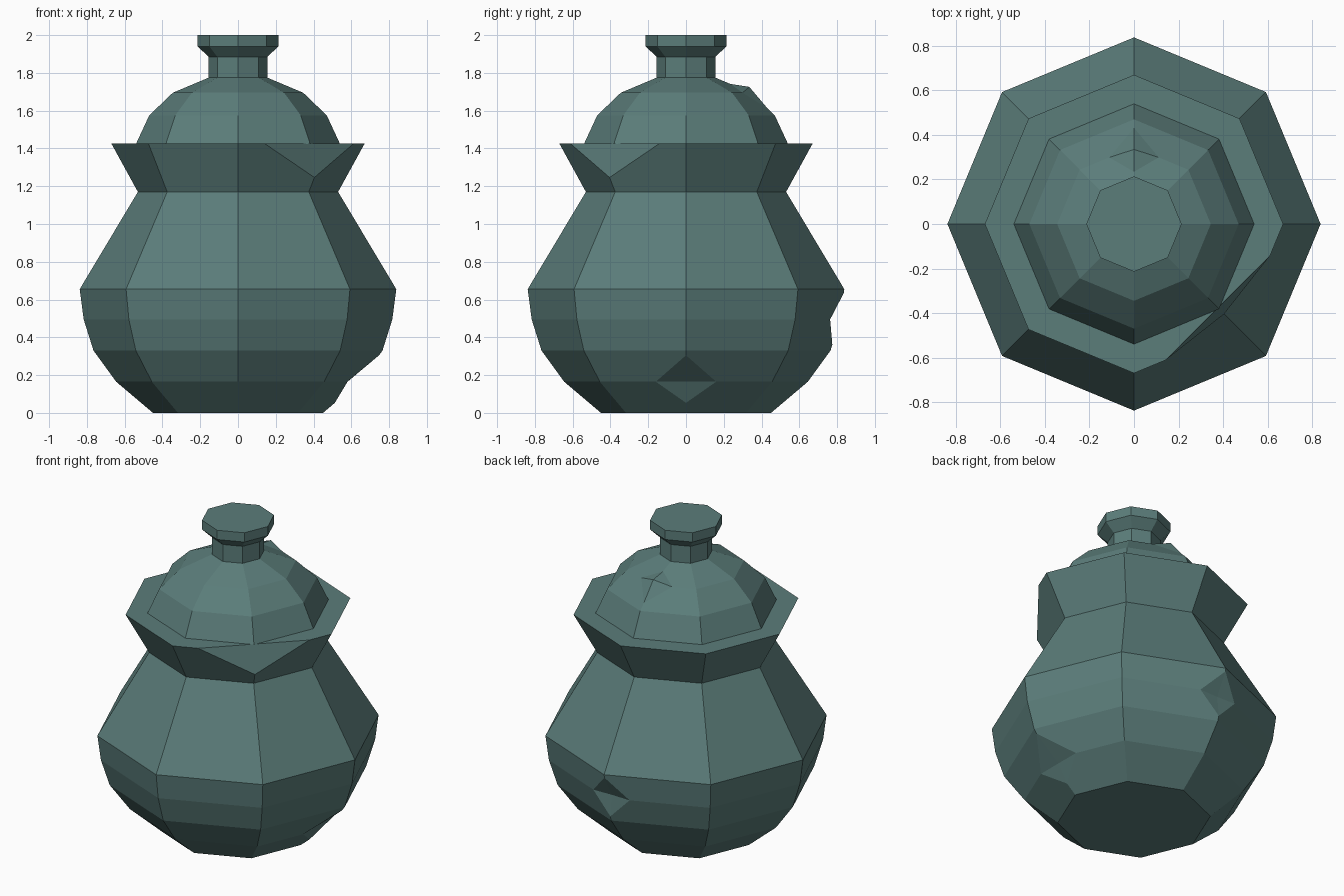
import bpy, bmesh, math
from mathutils import Vector

if "Cube" in bpy.data.objects:
    bpy.data.objects.remove(bpy.data.objects["Cube"])

stone = bpy.data.materials.new("grey teal glaze")
stone.diffuse_color = (0.105, 0.205, 0.195, 1)
stone.use_nodes = True
stone.node_tree.nodes["Principled BSDF"].inputs["Base Color"].default_value = stone.diffuse_color
SIDES = 8


def lathe(profile, cap_bottom):
    """Octagonal turned shape with corners on the axes."""
    bm = bmesh.new()
    rings = []
    for r, z in profile:
        rings.append([bm.verts.new((r * math.cos(2 * math.pi * i / SIDES),
                                    r * math.sin(2 * math.pi * i / SIDES), z))
                      for i in range(SIDES)])
    for a, b in zip(rings, rings[1:]):
        for i in range(SIDES):
            j = (i + 1) % SIDES
            bm.faces.new((a[i], a[j], b[j], b[i]))
    bm.faces.new(rings[-1])
    if cap_bottom:
        bm.faces.new(rings[0][::-1])
    return bm, rings


def chip(bm, v, dist, target):
    """Cut round a corner and move the corner, making a chip or dent."""
    faces = list(v.link_faces)
    around = []
    for e in list(v.link_edges):
        f = min(dist / e.calc_length(), 0.7 if len(faces) == 3 else 0.92)
        around.append(bmesh.utils.edge_split(e, v, f)[1])
    for f in faces:
        pair = [w for w in f.verts if w in around]
        bmesh.utils.face_split(f, pair[0], pair[1])
    v.co = Vector(target)


def finish(name, bm):
    bmesh.ops.recalc_face_normals(bm, faces=bm.faces)
    mesh = bpy.data.meshes.new(name)
    bm.to_mesh(mesh)
    bm.free()
    mesh.materials.append(stone)
    bpy.context.collection.objects.link(bpy.data.objects.new(name, mesh))


# Body with flared rim, two dents and a broken rim corner
bm, rings = lathe([(0.45, 0), (0.645, 0.165), (0.765, 0.33), (0.817, 0.495),
                   (0.838, 0.655), (0.53, 1.17), (0.67, 1.425)], True)
chip(bm, rings[1][0], 0.173, (0.58, 0, 0.165))
chip(bm, rings[3][2], 0.141, (0, 0.76, 0.495))
chip(bm, rings[6][7], 0.36, (0.375, -0.375, 1.425))
finish("urn_body", bm)

# Domed lid with a small bump at the back
bm, rings = lathe([(0.54, 1.424), (0.47, 1.575), (0.345, 1.695), (0.155, 1.775)], False)
chip(bm, rings[2][2], 0.12, (0, 0.335, 1.726))
finish("lid", bm)

# Lid knob
bm, rings = lathe([(0.155, 1.774), (0.155, 1.885), (0.214, 1.94), (0.214, 2.0)], False)
finish("lid_knob", bm)
